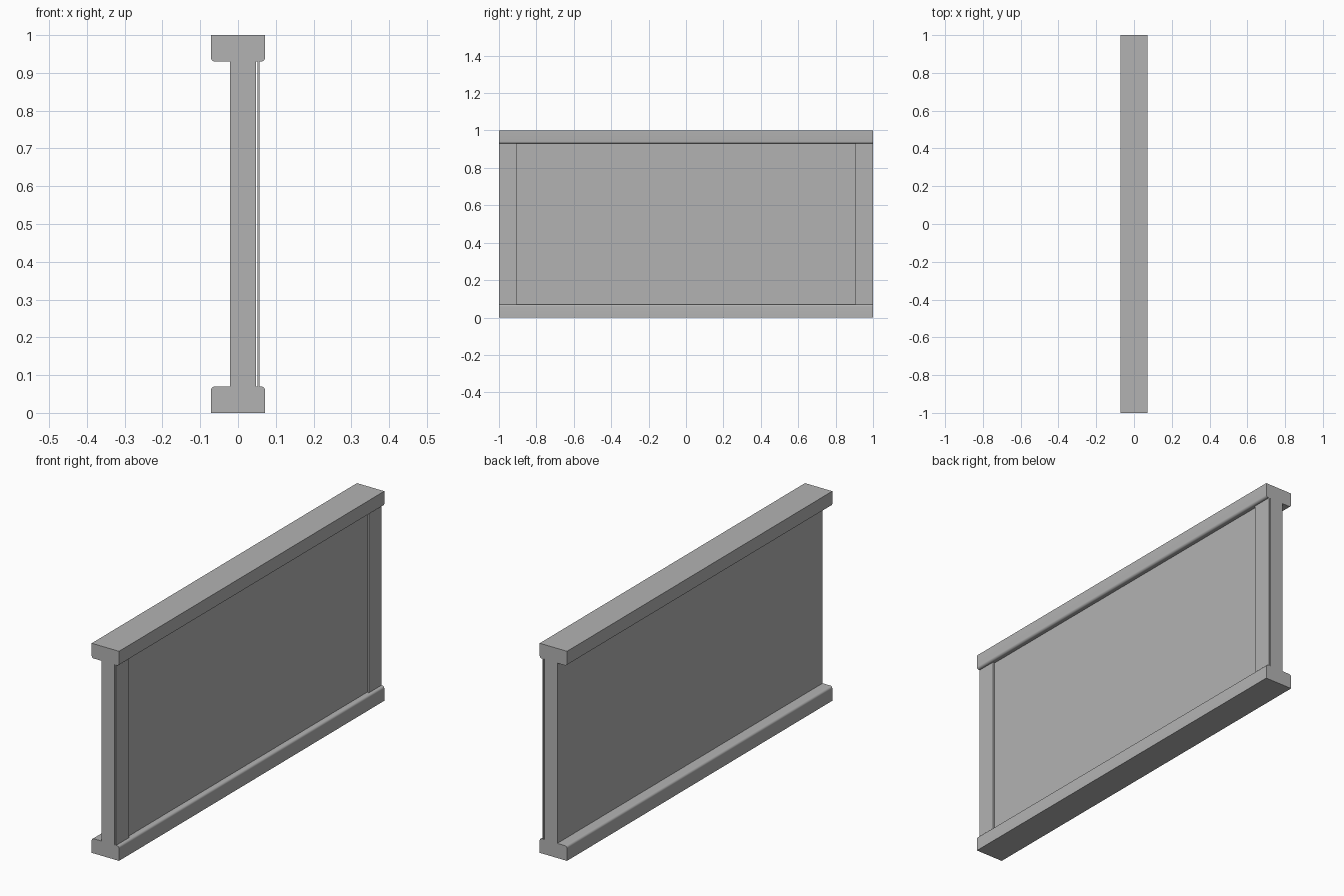
import bpy, bmesh, math

if "Cube" in bpy.data.objects:
    bpy.data.objects.remove(bpy.data.objects["Cube"])

grey = bpy.data.materials.new("plain grey")
grey.diffuse_color = (0.45, 0.45, 0.45, 1)
grey.use_nodes = True
grey.node_tree.nodes["Principled BSDF"].inputs["Base Color"].default_value = grey.diffuse_color


def extrude_profile(name, points, y0, y1):
    """Extrude an (x, z) outline along y."""
    bm = bmesh.new()
    face = bm.faces.new([bm.verts.new((x, y0, z)) for x, z in points])
    new = bmesh.ops.extrude_face_region(bm, geom=[face])["geom"]
    verts = [v for v in new if isinstance(v, bmesh.types.BMVert)]
    bmesh.ops.translate(bm, verts=verts, vec=(0, y1 - y0, 0))
    bmesh.ops.recalc_face_normals(bm, faces=bm.faces)
    mesh = bpy.data.meshes.new(name)
    bm.to_mesh(mesh)
    bm.free()
    mesh.materials.append(grey)
    obj = bpy.data.objects.new(name, mesh)
    bpy.context.collection.objects.link(obj)
    bpy.ops.object.select_all(action="DESELECT")
    obj.select_set(True)
    bpy.context.view_layer.objects.active = obj
    bpy.ops.object.shade_smooth_by_angle(angle=math.radians(30))
    return obj


def box(name, x0, x1, y0, y1, z0, z1):
    return extrude_profile(name, [(x0, z0), (x1, z0), (x1, z1), (x0, z1)], y0, y1)


# Rail outline with the two inner corners rounded
W, H, R = 0.072, 0.07, 0.011
rail = [(-W, 0), (W, 0)]
for cx, start in ((W - R, 0), (-W + R, 90)):
    for i in range(7):
        a = math.radians(start + 15 * i)
        rail.append((cx + R * math.cos(a), H - R + R * math.sin(a)))

extrude_profile("bottom_rail", rail, -1, 1)
extrude_profile("top_rail", [(x, 1 - z) for x, z in rail], -1, 1)

# Main panel between the rails
box("panel", -0.021, 0.047, -1, 1, H, 1 - H)

# Thin end strips standing just off one face of the panel
for side, name in ((-1, "front_strip"), (1, "back_strip")):
    y0, y1 = sorted((side * 0.905, side * 1.0))
    box(name, 0.051, 0.057, y0, y1, H, 1 - H)
